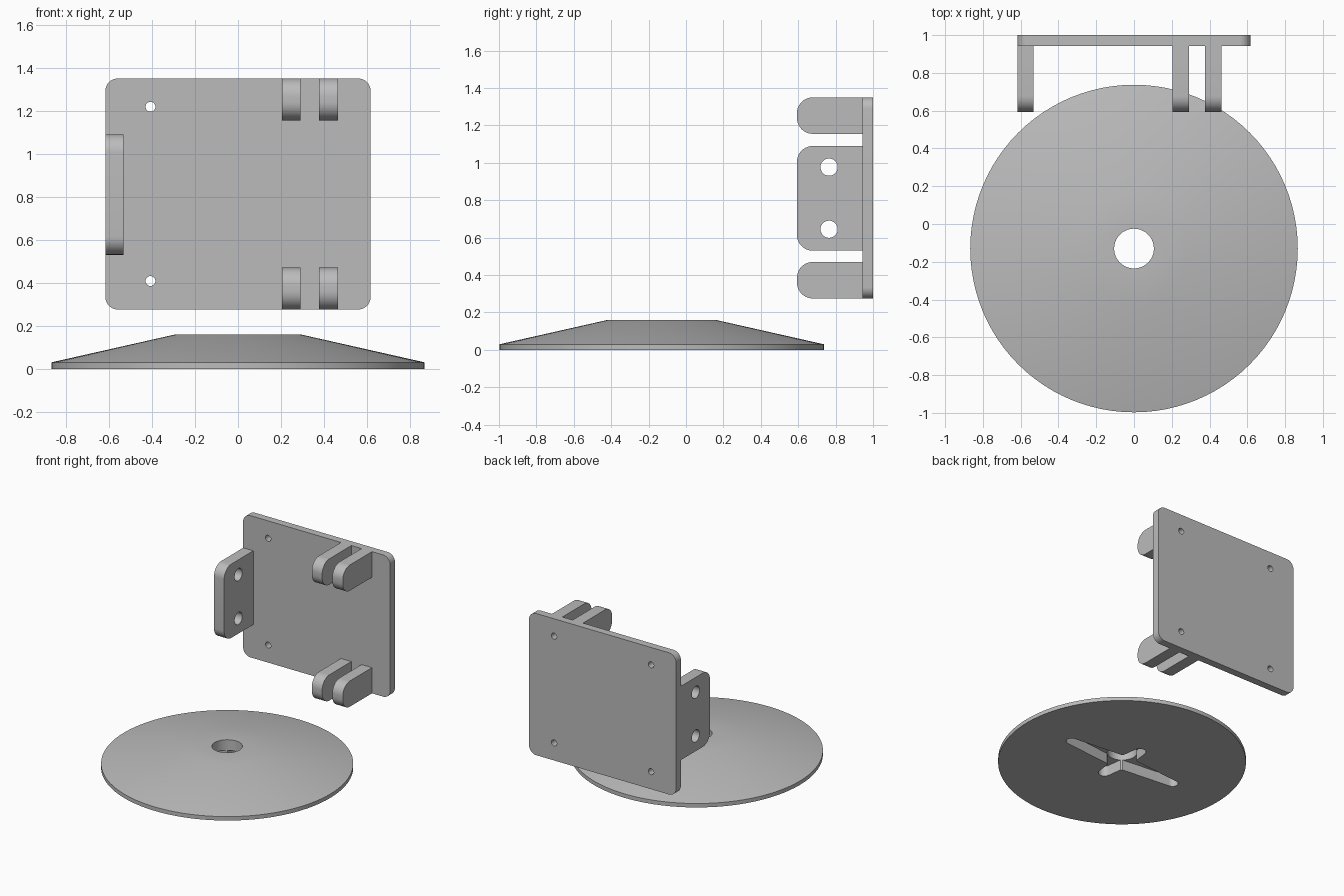
import bpy, bmesh, math
from mathutils import Vector

if "Cube" in bpy.data.objects:
    bpy.data.objects.remove(bpy.data.objects["Cube"])

GREY = (0.5, 0.5, 0.5, 1)
mat = bpy.data.materials.new("grey plastic")
mat.use_nodes = True
mat.diffuse_color = GREY
mat.node_tree.nodes["Principled BSDF"].inputs["Base Color"].default_value = GREY


def finish(bm, name):
    bmesh.ops.recalc_face_normals(bm, faces=bm.faces)
    mesh = bpy.data.meshes.new(name)
    bm.to_mesh(mesh)
    bm.free()
    mesh.materials.append(mat)
    obj = bpy.data.objects.new(name, mesh)
    bpy.context.collection.objects.link(obj)
    return obj


def arc(cx, cy, r, start, sweep, steps):
    return [(cx + r * math.cos(math.radians(start + sweep * i / steps)),
             cy + r * math.sin(math.radians(start + sweep * i / steps)))
            for i in range(steps + 1)]


def rounded_rect(a0, a1, b0, b1, r, left_only=False):
    right = [(a1, b0), (a1, b1)] if left_only else (
        arc(a1 - r, b0 + r, r, -90, 90, 10) + arc(a1 - r, b1 - r, r, 0, 90, 10))
    return right + arc(a0 + r, b1 - r, r, 90, 90, 10) + arc(a0 + r, b0 + r, r, 180, 90, 10)


def circle(a, b, r):
    return arc(a, b, r, 0, 360, 32)[:-1]


def prism(name, outline, axis, lo, hi):
    """Extrude a 2D outline along an axis; the outline fills the other two axes."""
    bm = bmesh.new()
    verts = []
    for p in outline:
        co = list(p)
        co.insert(axis, lo)
        verts.append(bm.verts.new(co))
    face = bm.faces.new(verts)
    ext = bmesh.ops.extrude_face_region(bm, geom=[face])["geom"]
    shift = Vector((0, 0, 0))
    shift[axis] = hi - lo
    bmesh.ops.translate(bm, vec=shift, verts=[v for v in ext if isinstance(v, bmesh.types.BMVert)])
    return finish(bm, name)


def activate(obj):
    bpy.ops.object.select_all(action='DESELECT')
    obj.select_set(True)
    bpy.context.view_layer.objects.active = obj


def cut(obj, cutters):
    for c in cutters:
        c.hide_render = True
        mod = obj.modifiers.new("cut", 'BOOLEAN')
        mod.operation, mod.solver, mod.object = 'DIFFERENCE', 'EXACT', c
        activate(obj)
        bpy.ops.object.modifier_apply(modifier=mod.name)
        bpy.data.objects.remove(c)


def smooth(obj):
    activate(obj)
    bpy.ops.object.shade_smooth_by_angle(angle=math.radians(30))


# Round base: lathed cone with a centre hole
CY = -0.13
bm = bmesh.new()
ring = [bm.verts.new((r, CY, z)) for r, z in
        [(0.105, 0), (0.867, 0), (0.867, 0.03), (0.29, 0.16), (0.105, 0.16)]]
edges = [bm.edges.new((ring[i], ring[i - 1])) for i in range(len(ring))]
bmesh.ops.spin(bm, geom=ring + edges, cent=(0, CY, 0), axis=(0, 0, 1),
               angle=math.tau, steps=96, use_merge=True)
bmesh.ops.remove_doubles(bm, verts=bm.verts, dist=1e-5)
base = finish(bm, "round_base")

# Cross-shaped recess under the base, with tapered arms
def arms(length, mid, tip):
    r = length - tip
    return arc(r, 0, tip, -90, 180, 12) + [(0, mid)] + arc(-r, 0, tip, 90, 180, 12) + [(0, -mid)]


long_arms = [(x, y + CY) for x, y in arms(0.50, 0.085, 0.04)]
short_arms = [(y, x + CY) for x, y in arms(0.235, 0.07, 0.045)]
cut(base, [prism("recess_cutter", o, 2, -0.1, 0.08) for o in (long_arms, short_arms)])
smooth(base)

# Upright back plate with four screw holes
FRONT = 0.943
plate = prism("back_plate", rounded_rect(-0.617, 0.617, 0.275, 1.35, 0.06), 1, FRONT, 1.0)
cut(plate, [prism("screw_cutter", circle(x, z, 0.023), 1, 0.8, 1.1)
            for x in (-0.407, 0.407) for z in (0.408, 1.218)])
smooth(plate)

# Side flange with two bolt holes
flange = prism("side_flange", rounded_rect(0.593, FRONT, 0.53, 1.09, 0.085, True), 0, -0.617, -0.532)
cut(flange, [prism("bolt_cutter", circle(0.765, z, 0.046), 0, -0.8, -0.4) for z in (0.645, 0.977)])
smooth(flange)

# Two pairs of rounded hinge lugs
for level, z0, z1 in (("lower", 0.275, 0.47), ("upper", 1.155, 1.35)):
    for side, x0 in (("inner", 0.204), ("outer", 0.377)):
        smooth(prism(f"{level}_{side}_lug", rounded_rect(0.593, FRONT, z0, z1, 0.085, True),
                     0, x0, x0 + 0.087))
